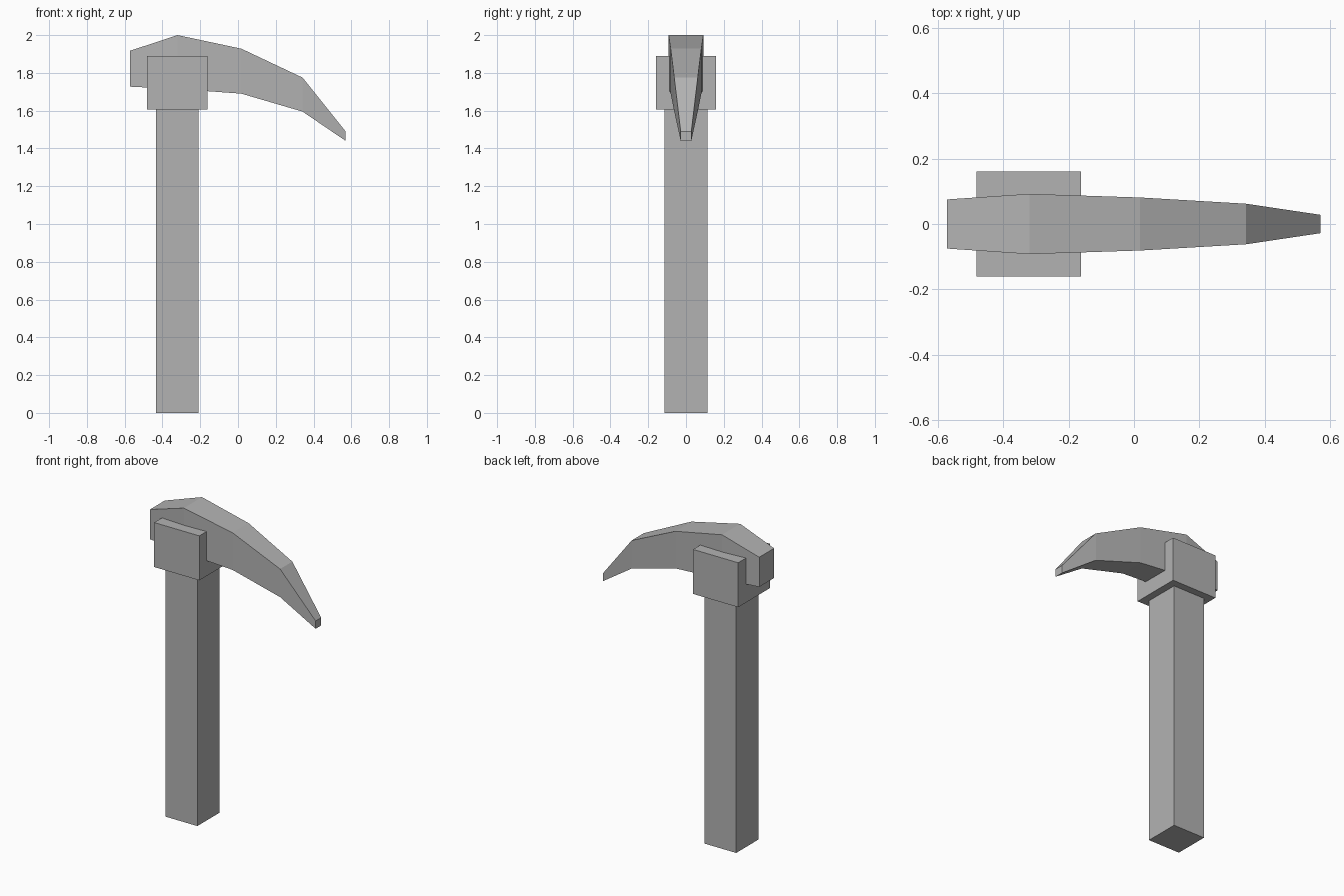
import bpy

if "Cube" in bpy.data.objects:
    bpy.data.objects.remove(bpy.data.objects["Cube"])

# One plain grey for the whole tool
grey = bpy.data.materials.new("plain grey")
grey.diffuse_color = (0.45, 0.45, 0.45, 1)
grey.use_nodes = True
grey.node_tree.nodes["Principled BSDF"].inputs["Base Color"].default_value = grey.diffuse_color


def loft(name, sections):
    """Join rectangular sections (list of 4 corners each) into a closed solid."""
    verts = [p for s in sections for p in s]
    n = len(sections)
    faces = [(3, 2, 1, 0), tuple(4 * (n - 1) + k for k in range(4))]
    for i in range(n - 1):
        for k in range(4):
            a, b = 4 * i + k, 4 * i + (k + 1) % 4
            faces.append((a, b, b + 4, a + 4))
    mesh = bpy.data.meshes.new(name)
    mesh.from_pydata(verts, [], faces)
    mesh.materials.append(grey)
    obj = bpy.data.objects.new(name, mesh)
    bpy.context.collection.objects.link(obj)
    return obj


def section(x, w, bottom, top):
    return [(x, -w, bottom), (x, w, bottom), (x, w, top), (x, -w, top)]


def block(name, x, half, bottom, top):
    return loft(name, [section(x - half, half, bottom, top),
                       section(x + half, half, bottom, top)])


# Square handle and the collar that holds the head
block("handle", -0.322, 0.113, 0.0, 1.61)
block("collar", -0.322, 0.16, 1.605, 1.89)

# Curved pick head: x, half width, bottom z, top z
profile = [(-0.572, 0.075, 1.727, 1.917),
           (-0.32, 0.092, 1.715, 2.0),
           (0.018, 0.081, 1.69, 1.928),
           (0.342, 0.062, 1.595, 1.775),
           (0.57, 0.028, 1.44, 1.49)]
loft("pick_head", [section(*p) for p in profile])
